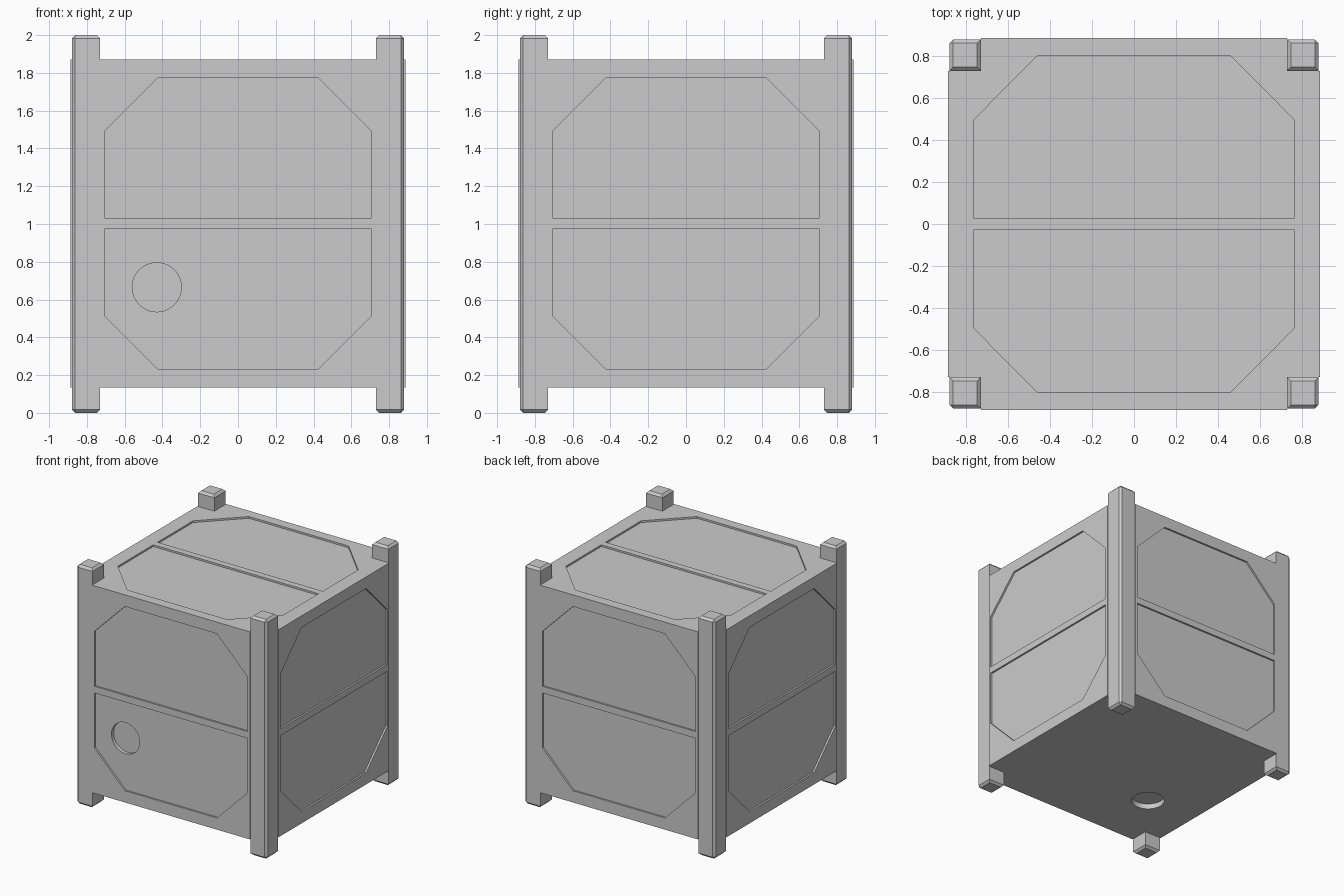
import bpy, bmesh, math
from mathutils import Matrix, Vector

old = bpy.data.objects.get("Cube")
if old:
    bpy.data.objects.remove(old, do_unlink=True)

HALF = 0.887            # half width of the body
LOW, HIGH = 0.135, 1.87  # body underside and top
NOTCH = 0.73            # inner side of the corner posts
POST = 0.88             # outer side of the corner posts
MID = (LOW + HIGH) / 2
INSET, HOLE_DEPTH = 0.015, 0.045

grey = bpy.data.materials.new("plain_grey")
grey.use_nodes = True
colour = (0.6, 0.6, 0.6, 1)
grey.diffuse_color = colour
grey.node_tree.nodes["Principled BSDF"].inputs["Base Color"].default_value = colour


def prism(name, outline, bottom, top, matrix=Matrix()):
    """Extrude a flat outline between two heights, then place it."""
    bm = bmesh.new()
    face = bm.faces.new([bm.verts.new((x, y, bottom)) for x, y in outline])
    raised = bmesh.ops.extrude_face_region(bm, geom=[face])["geom"]
    verts = [v for v in raised if isinstance(v, bmesh.types.BMVert)]
    bmesh.ops.translate(bm, verts=verts, vec=(0, 0, top - bottom))
    bm.transform(matrix)
    bmesh.ops.recalc_face_normals(bm, faces=bm.faces)
    mesh = bpy.data.meshes.new(name)
    bm.to_mesh(mesh)
    bm.free()
    mesh.materials.append(grey)
    obj = bpy.data.objects.new(name, mesh)
    bpy.context.collection.objects.link(obj)
    return obj


def side_frame(u, v, origin):
    """Local x along u, local y along v, local z outward from the face."""
    u, v = Vector(u), Vector(v)
    rot = Matrix((u, v, u.cross(v))).transposed().to_4x4()
    return Matrix.Translation(origin) @ rot


# Body: a block with a square notch at each corner
outline = []
for k in range(4):
    turn = Matrix.Rotation(k * math.pi / 2, 2)
    for p in ((HALF, NOTCH), (NOTCH, NOTCH), (NOTCH, HALF)):
        outline.append(tuple(turn @ Vector(p)))
body = prism("body", outline, LOW, HIGH)

cutters = []


def cut_panels(frame, w, w_chamfer, edge, chamfer, gap):
    """Two mirrored recesses with clipped outer corners."""
    for s in (1, -1):
        shape = [(-w, gap), (w, gap), (w, chamfer), (w_chamfer, edge),
                 (-w_chamfer, edge), (-w, chamfer)]
        cutters.append(prism("panel_cutter", [(x, s * y) for x, y in shape],
                             -INSET, 0.1, frame))


def cut_hole(frame, x, y, radius=0.13, sides=48):
    ring = [(x + radius * math.cos(i * math.tau / sides),
             y + radius * math.sin(i * math.tau / sides)) for i in range(sides)]
    cutters.append(prism("hole_cutter", ring, -HOLE_DEPTH, 0.1, frame))


# Recessed panels on the four walls and the top
for k in range(4):
    u = Matrix.Rotation(k * math.pi / 2, 3, "Z") @ Vector((1, 0, 0))
    out = u.cross(Vector((0, 0, 1)))
    frame = side_frame(u, (0, 0, 1), out * HALF + Vector((0, 0, MID)))
    cut_panels(frame, 0.707, 0.425, 0.77, 0.487, 0.028)
    if k == 0:
        cut_hole(frame, -0.43, MID - 1.34)
top_frame = side_frame((1, 0, 0), (0, 1, 0), (0, 0, HIGH))
cut_panels(top_frame, 0.764, 0.46, 0.803, 0.496, 0.028)

# Round hole in the underside
under_frame = side_frame((1, 0, 0), (0, -1, 0), (0, 0, LOW))
cut_hole(under_frame, -0.43, 0.34)

# Apply all cuts, then remove the cutters
for cutter in cutters:
    cutter.hide_render = True
    mod = body.modifiers.new("cut", "BOOLEAN")
    mod.operation, mod.solver, mod.object = "DIFFERENCE", "EXACT", cutter
graph = bpy.context.evaluated_depsgraph_get()
carved = bpy.data.meshes.new_from_object(body.evaluated_get(graph))
body.modifiers.clear()
body.data = carved
for cutter in cutters:
    bpy.data.objects.remove(cutter, do_unlink=True)

# Corner posts with bevelled ends and outer edge
for name, sx, sy in (("front_left", 1, -1), ("front_right", -1, -1),
                     ("back_left", 1, 1), ("back_right", -1, 1)):
    square = [(sx * a, sy * b) for a, b in
              ((NOTCH, NOTCH), (POST, NOTCH), (POST, POST), (NOTCH, POST))]
    post = prism(name + "_post", square, 0, 2)
    bm = bmesh.new()
    bm.from_mesh(post.data)
    edges = []
    for e in bm.edges:
        a, b = (v.co for v in e.verts)
        upright = abs(a.z - b.z) > 1
        outer = min(abs(a.x), abs(a.y)) > POST - 0.01
        if not upright or outer:
            edges.append(e)
    bmesh.ops.bevel(bm, geom=edges, offset=0.018, segments=1,
                    affect="EDGES", profile=0.5)
    bm.to_mesh(post.data)
    bm.free()

# Smooth hole walls, keep hard edges sharp
bpy.ops.object.select_all(action="DESELECT")
body.select_set(True)
bpy.context.view_layer.objects.active = body
bpy.ops.object.shade_smooth_by_angle(angle=math.radians(30))
